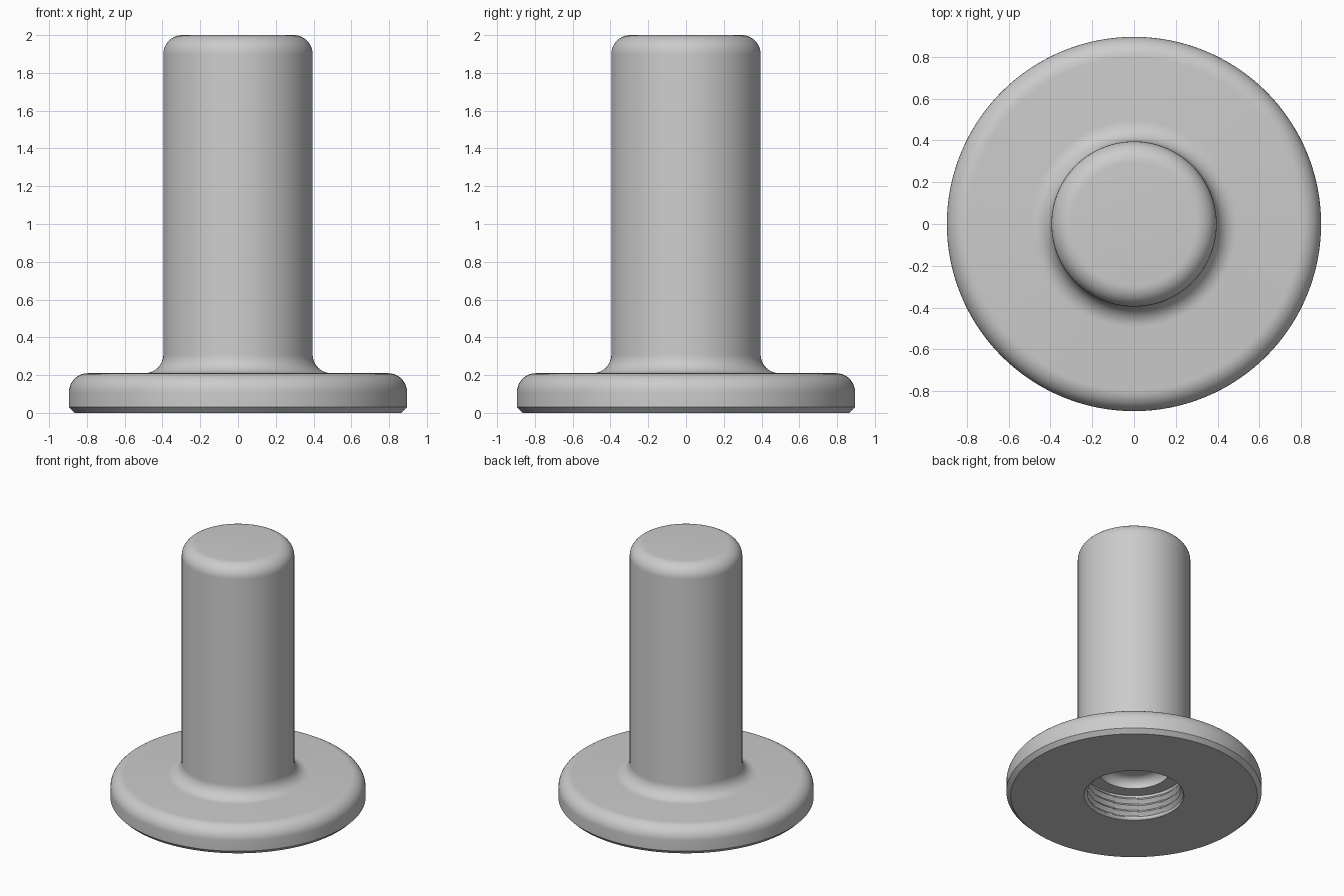
import bpy
import bmesh
from math import sin, cos, pi, radians

cube = bpy.data.objects.get("Cube")
if cube:
    bpy.data.objects.remove(cube, do_unlink=True)

SEGMENTS = 128

metal = bpy.data.materials.new("light grey")
grey = (0.6, 0.6, 0.6, 1)
metal.diffuse_color = grey
metal.use_nodes = True
metal.node_tree.nodes["Principled BSDF"].inputs["Base Color"].default_value = grey


def arc(cx, cz, r, start, end, steps=10):
    """Points of a quarter round, as (radius, height)."""
    angles = [radians(start + (end - start) * i / steps) for i in range(steps + 1)]
    return [(cx + r * cos(a), cz + r * sin(a)) for a in angles]


def lathe(name, profile, ridge=lambda z, turn: 0):
    """Revolve a profile about z; ridge shifts the radius by height and turn."""
    bm = bmesh.new()
    rings = []
    for r, z in profile:
        ring = []
        for i in range(SEGMENTS):
            a = 2 * pi * i / SEGMENTS
            rr = r - ridge(z, i / SEGMENTS)
            ring.append(bm.verts.new((rr * cos(a), rr * sin(a), z)))
        rings.append(ring)
    for low, high in zip(rings, rings[1:]):
        for i in range(SEGMENTS):
            j = (i + 1) % SEGMENTS
            bm.faces.new((low[i], low[j], high[j], high[i]))
    bm.faces.new(rings[-1])
    mesh = bpy.data.meshes.new(name)
    bm.to_mesh(mesh)
    bm.free()
    mesh.materials.append(metal)
    obj = bpy.data.objects.new(name, mesh)
    bpy.context.collection.objects.link(obj)
    bpy.ops.object.select_all(action="DESELECT")
    obj.select_set(True)
    bpy.context.view_layer.objects.active = obj
    bpy.ops.object.shade_smooth_by_angle(angle=radians(30))
    return obj


# Flanged base and post, with rounded edges and a fillet between them
HOLE = 0.35
body = [(HOLE, 0), (0.865, 0), (0.895, 0.03)]
body += arc(0.795, 0.11, 0.1, 0, 90)
body += arc(0.495, 0.31, 0.1, 270, 180)
body += arc(0.295, 1.9, 0.1, 0, 90)
lathe("flange_and_post", body)

# Threaded socket in the underside, ending in a smaller rounded recess
DEPTH, PITCH = 0.2, 0.05


def thread(z, turn):
    if z <= 0 or z >= DEPTH:
        return 0
    fade = min(1, z / 0.02, (DEPTH - z) / 0.02)
    phase = (z / PITCH - turn) % 1
    return 0.025 * fade * (1 - abs(2 * phase - 1))


rows = 48
socket = [(HOLE, DEPTH * i / rows) for i in range(rows + 1)]
socket += [(0.25, DEPTH)]
socket += arc(0.18, DEPTH, 0.07, 0, 90, 8)

obj = lathe("threaded_socket", socket, thread)
# Socket faces look inward, towards the axis
bm = bmesh.new()
bm.from_mesh(obj.data)
bmesh.ops.reverse_faces(bm, faces=[f for f in bm.faces if len(f.verts) == 4])
ceiling = [f for f in bm.faces if len(f.verts) > 4]
bmesh.ops.reverse_faces(bm, faces=[f for f in ceiling if f.normal.z > 0])
bm.to_mesh(obj.data)
bm.free()
